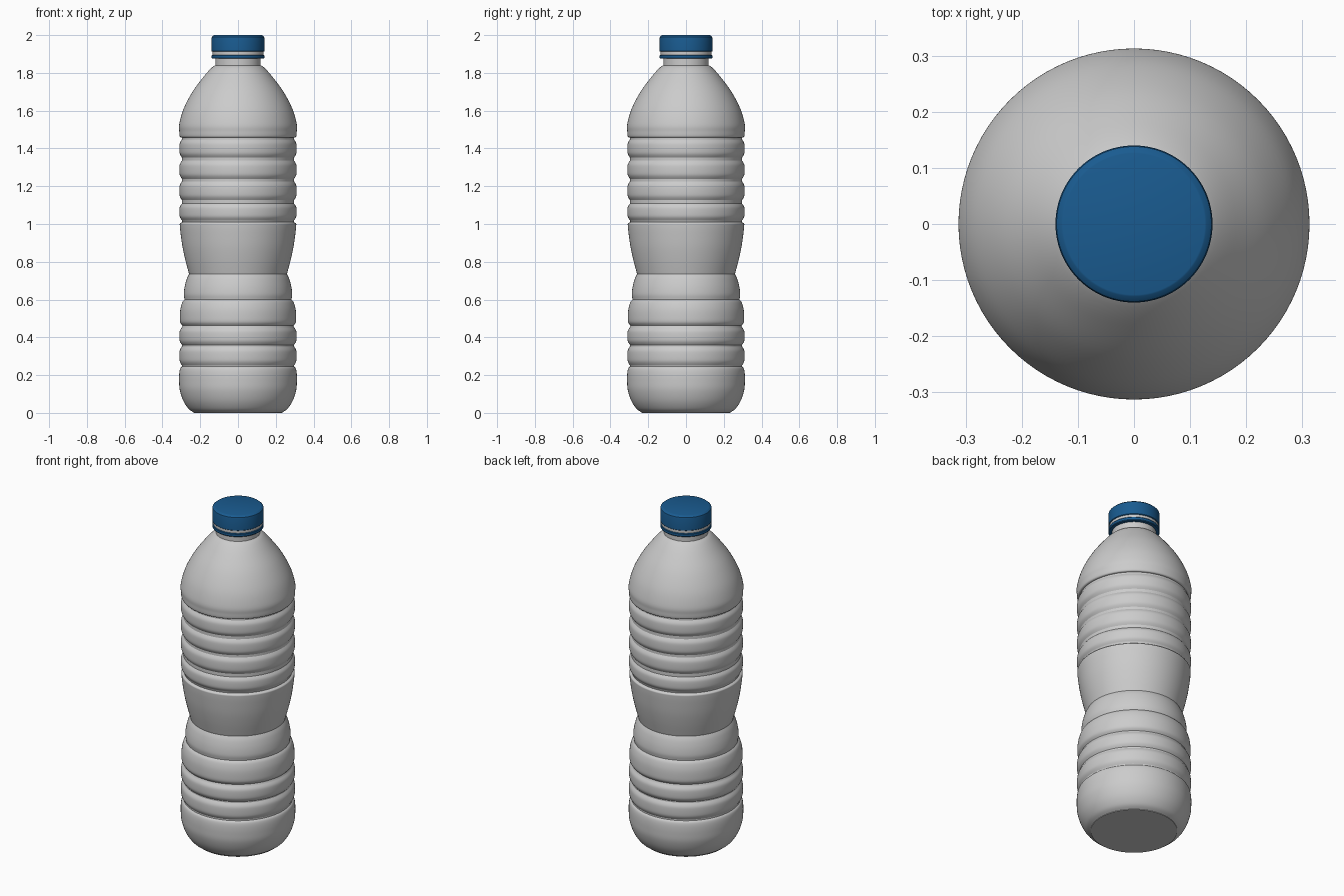
import bpy, bmesh, math

if "Cube" in bpy.data.objects:
    bpy.data.objects.remove(bpy.data.objects["Cube"])

SEGMENTS = 96


def lathe(name, profile, material=None, angle=32):
    """Spin an (r, z) profile around the z axis; r = 0 ends close to a point."""
    bm = bmesh.new()
    rings = []
    for r, z in profile:
        if r < 1e-6:
            rings.append([bm.verts.new((0, 0, z))])
        else:
            rings.append([bm.verts.new((r * math.cos(2 * math.pi * i / SEGMENTS),
                                        r * math.sin(2 * math.pi * i / SEGMENTS), z))
                          for i in range(SEGMENTS)])
    for a, b in zip(rings, rings[1:]):
        for i in range(SEGMENTS):
            j = (i + 1) % SEGMENTS
            if len(a) == 1:
                bm.faces.new((a[0], b[j], b[i]))
            elif len(b) == 1:
                bm.faces.new((a[i], a[j], b[0]))
            else:
                bm.faces.new((a[i], a[j], b[j], b[i]))
    bmesh.ops.recalc_face_normals(bm, faces=bm.faces)
    mesh = bpy.data.meshes.new(name)
    bm.to_mesh(mesh)
    bm.free()
    obj = bpy.data.objects.new(name, mesh)
    bpy.context.collection.objects.link(obj)
    if material:
        mesh.materials.append(material)
    bpy.ops.object.select_all(action='DESELECT')
    obj.select_set(True)
    bpy.context.view_layer.objects.active = obj
    bpy.ops.object.shade_smooth_by_angle(angle=math.radians(angle))
    return obj


def smooth(points, steps=5):
    """Catmull-Rom curve through the points."""
    p = [points[0]] + points + [points[-1]]
    out = []
    for k in range(1, len(p) - 2):
        for s in range(steps):
            t = s / steps
            out.append(tuple(
                0.5 * (2 * b + (c - a) * t + (2 * a - 5 * b + 4 * c - d) * t ** 2
                       + (3 * b - a - 3 * c + d) * t ** 3)
                for a, b, c, d in zip(*p[k - 1:k + 3])))
    return out + [points[-1]]


def rib(z0, z1, r=0.31, edge=0.297):
    """Rounded band between two grooves."""
    h = z1 - z0
    return smooth([(edge, z0), (r - 0.004, z0 + 0.15 * h), (r, z0 + 0.32 * h),
                   (r, z0 + 0.68 * h), (r - 0.004, z0 + 0.85 * h), (edge, z1)], 3)


# bottle body: rounded base
body = [(0, 0), (0.235, 0)]
body += smooth([(0.235, 0.003), (0.262, 0.022), (0.29, 0.065), (0.308, 0.12),
                (0.312, 0.17), (0.311, 0.21), (0.306, 0.235), (0.297, 0.245)])
# lower ribs
for z0, z1 in ((0.252, 0.352), (0.36, 0.453)):
    body += rib(z0, z1)
# narrowing bands below the waist
body += smooth([(0.294, 0.462), (0.306, 0.48), (0.308, 0.51), (0.305, 0.55),
                (0.295, 0.585), (0.283, 0.6)])
body += smooth([(0.284, 0.606), (0.287, 0.63), (0.282, 0.67), (0.271, 0.71),
                (0.259, 0.735)])
# flared grip
body += smooth([(0.261, 0.742), (0.279, 0.81), (0.294, 0.88), (0.304, 0.95),
                (0.308, 0.99), (0.307, 1.003), (0.295, 1.01)])
# upper ribs
for z0, z1 in ((1.02, 1.108), (1.127, 1.225), (1.239, 1.335), (1.352, 1.448)):
    body += rib(z0, z1)
# shoulder
body += smooth([(0.297, 1.457), (0.308, 1.463), (0.311, 1.49), (0.311, 1.53),
                (0.288, 1.61), (0.241, 1.70), (0.182, 1.78), (0.142, 1.825),
                (0.12, 1.84)])
# neck
body += [(0.12, 1.84), (0.12, 1.88), (0.135, 1.885), (0.135, 1.92), (0, 1.92)]
# drop repeated points
body = [p for i, p in enumerate(body) if i == 0 or math.dist(p, body[i - 1]) > 1e-5]
lathe("bottle_body", body)

# blue screw cap and its tamper ring
blue = bpy.data.materials.new("blue_plastic")
blue.diffuse_color = (0.01, 0.105, 0.28, 1)
blue.use_nodes = True
blue.node_tree.nodes["Principled BSDF"].inputs["Base Color"].default_value = blue.diffuse_color
lathe("cap", [(0, 1.912), (0.137, 1.912), (0.14, 1.915), (0.14, 1.983), (0.138, 1.991),
              (0.129, 1.999), (0.126, 2.0), (0, 2.0)], blue)
lathe("cap_ring", [(0.12, 1.875), (0.137, 1.875), (0.14, 1.879), (0.14, 1.892),
                   (0.137, 1.896), (0.12, 1.896)], blue)
